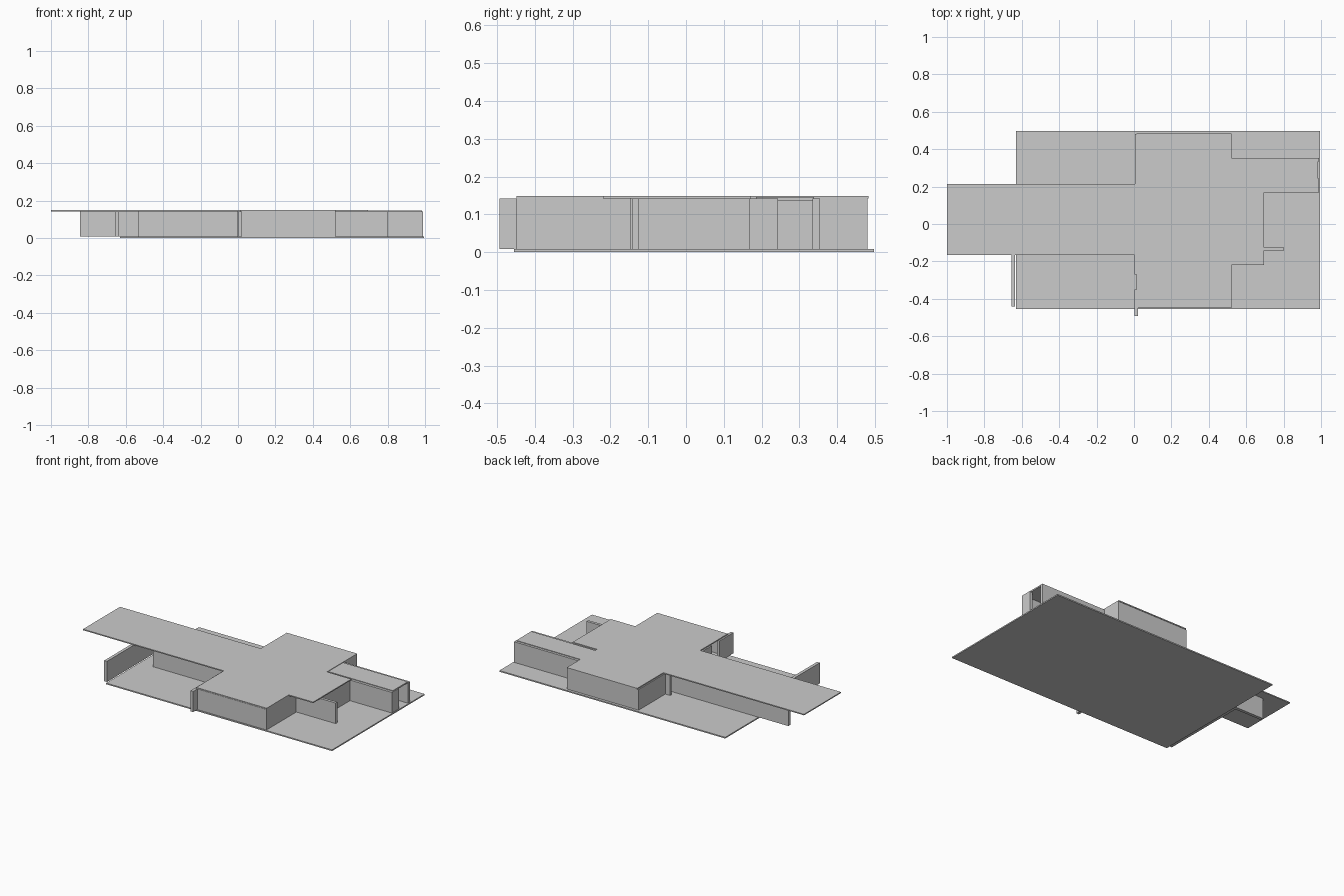
import bpy, bmesh

Z0, Z1 = 0.008, 0.142   # floor top, underside of roof


def block(name, x0, x1, y0, y1, z0=Z0, z1=Z1):
    """Axis-aligned box between two corners."""
    bm = bmesh.new()
    bmesh.ops.create_cube(bm, size=1)
    for v in bm.verts:
        v.co.x = x1 if v.co.x > 0 else x0
        v.co.y = y1 if v.co.y > 0 else y0
        v.co.z = z1 if v.co.z > 0 else z0
    mesh = bpy.data.meshes.new(name)
    bm.to_mesh(mesh)
    bm.free()
    bpy.context.collection.objects.link(bpy.data.objects.new(name, mesh))


# Ground slab
block("floor_slab", -0.63, 0.995, -0.455, 0.497, 0, Z0)

# Flat roofs
roofs = {
    "terrace_roof": (-1.0, 0.013, -0.165, 0.215),
    "main_roof": (0.013, 0.52, -0.448, 0.483),
    "side_roof": (0.52, 0.695, -0.22, 0.172),
}
for name, r in roofs.items():
    block(name, *r, Z1, 0.149)
block("wing_roof", 0.52, 0.985, 0.185, 0.338, 0.137, 0.146)

# Upright wall slabs: x0, x1, y0, y1
walls = {
    # terrace
    "terrace_end_wall": (-0.655, -0.635, -0.44, 0.135),
    "terrace_back_wall": (-0.845, 0.0, 0.135, 0.155),
    "terrace_inner_wall": (-0.535, 0.0, -0.11, -0.09),
    # main block
    "front_wall": (0.02, 0.52, -0.45, -0.435),
    "back_wall": (0.005, 0.52, 0.465, 0.48),
    "left_front_pier": (0.003, 0.022, -0.493, -0.35),
    "left_middle_pier": (0.003, 0.022, -0.27, -0.165),
    "left_back_wall": (0.005, 0.02, 0.19, 0.465),
    "left_return_wall": (-0.03, 0.005, 0.19, 0.205),
    "right_front_wall": (0.505, 0.52, -0.435, -0.145),
    "right_back_wall": (0.505, 0.52, 0.34, 0.465),
    # side room and wing
    "side_garden_wall": (0.505, 0.803, -0.143, -0.125),
    "side_end_wall": (0.675, 0.688, -0.125, 0.168),
    "wing_front_wall": (0.52, 0.99, 0.168, 0.185),
    "wing_end_wall": (0.973, 0.99, 0.185, 0.243),
    "wing_back_wall": (0.52, 0.99, 0.335, 0.354),
}
for name, w in walls.items():
    block(name, *w)
